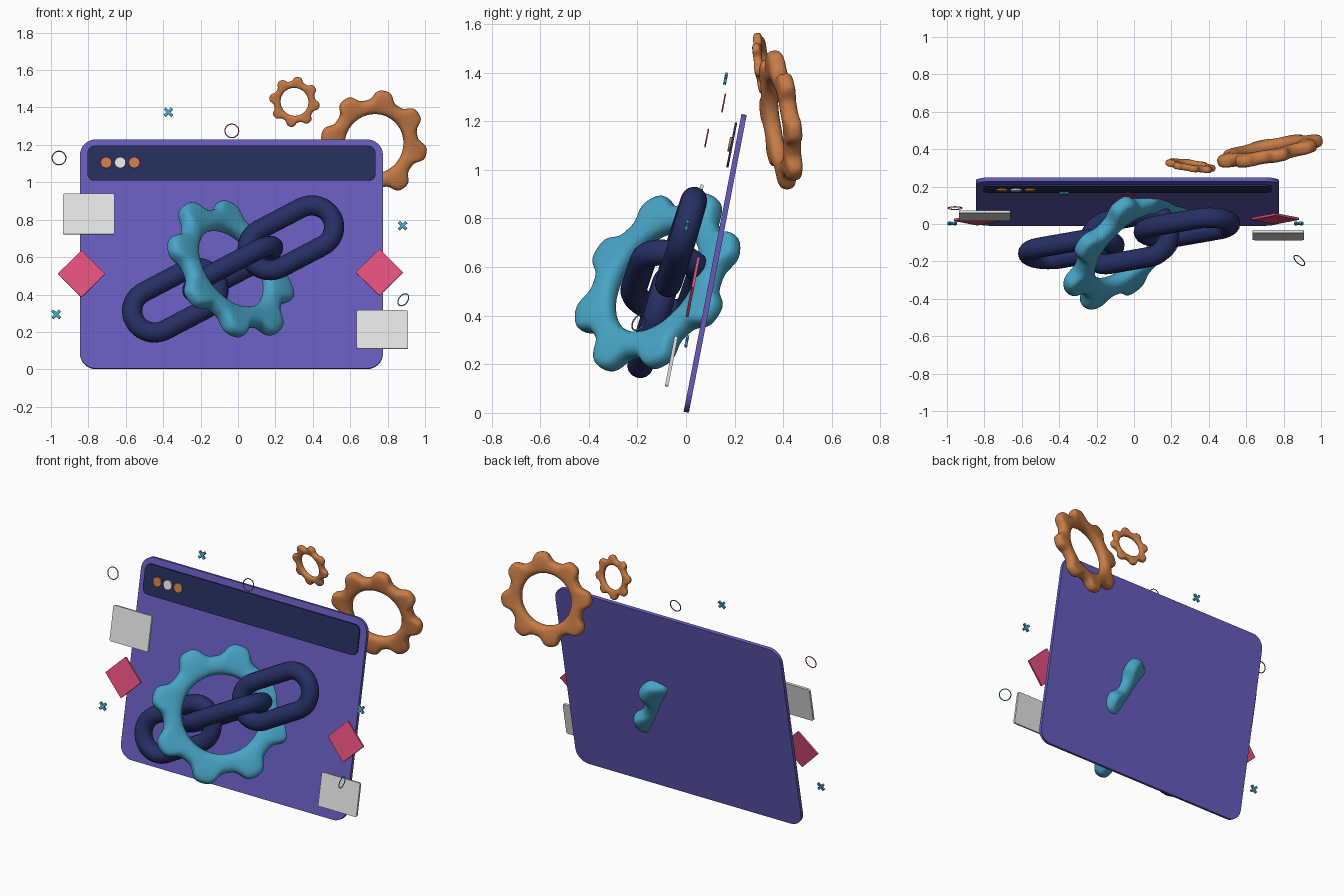
import bpy, bmesh, math
from mathutils import Matrix, Vector

if "Cube" in bpy.data.objects:
    bpy.data.objects.remove(bpy.data.objects["Cube"])

LEAN = math.radians(79)          # everything flat leans back 11 degrees
TAU = math.tau


def material(name, srgb):
    m = bpy.data.materials.new(name)
    lin = [((c / 255 + 0.055) / 1.055) ** 2.4 for c in srgb]
    m.diffuse_color = (*lin, 1)
    m.use_nodes = True
    m.node_tree.nodes["Principled BSDF"].inputs["Base Color"].default_value = m.diffuse_color
    return m


PURPLE = material("purple", (102, 92, 190))
NAVY_BAR = material("bar navy", (36, 45, 90))
NAVY = material("chain navy", (38, 48, 100))
TEAL = material("teal", (72, 165, 198))
ORANGE = material("orange", (200, 124, 70))
WHITE = material("light grey", (228, 228, 228))
PINK = material("pink", (228, 80, 126))


def make_object(name, bm, matrix, mat, subdiv=0, smooth=True):
    bmesh.ops.recalc_face_normals(bm, faces=bm.faces[:])
    me = bpy.data.meshes.new(name)
    bm.to_mesh(me)
    bm.free()
    me.transform(matrix)
    me.materials.append(mat)
    ob = bpy.data.objects.new(name, me)
    bpy.context.collection.objects.link(ob)
    if subdiv:
        mod = ob.modifiers.new("round", 'SUBSURF')
        mod.levels = mod.render_levels = subdiv
    for p in me.polygons:
        p.use_smooth = smooth
    return ob


def frame(centre, x_axis, z_axis):
    """Matrix with local z on z_axis and local x as near x_axis as possible."""
    z = Vector(z_axis).normalized()
    x = Vector(x_axis)
    x = (x - z * x.dot(z)).normalized()
    m = Matrix((x, z.cross(x), z)).transposed().to_4x4()
    m.translation = centre
    return m


def leaning(centre, spin=0):
    return (Matrix.Translation(centre) @ Matrix.Rotation(LEAN, 4, 'X')
            @ Matrix.Rotation(math.radians(spin), 4, 'Z'))


def loop_solid(name, columns, matrix, mat, subdiv=0):
    """Closed ring: each column is (x shift, angle, [(radius, z), ...])."""
    bm = bmesh.new()
    rings = [[bm.verts.new((s + r * math.cos(a), r * math.sin(a), z)) for r, z in sec]
             for s, a, sec in columns]
    n, k = len(rings), len(rings[0])
    for i in range(n):
        p, q = rings[i], rings[(i + 1) % n]
        for j in range(k):
            bm.faces.new((p[j], q[j], q[(j + 1) % k], p[(j + 1) % k]))
    return make_object(name, bm, matrix, mat, subdiv)


def gear(name, centre, normal, R, t, phase, mat):
    cols = []
    for k in range(8):
        for off, f in ((-14, .86), (-8.5, 1.03), (0, 1.04), (8.5, 1.03), (14, .86), (22.5, .85)):
            a = math.radians(phase + 45 * k + off)
            o, i = R * f, R * .57
            e = R * .07
            sec = [(i, -t * .45), (i + e, -t), (o - e, -t), (o, -t * .5),
                   (o, t * .5), (o - e, t), (i + e, t), (i, t * .45)]
            cols.append((0, a, sec))
    n = Vector(normal)
    return loop_solid(name, cols, frame(centre, (-n.y, n.x, 0), n), mat, 2)


def link(name, matrix, a, b, r, mat, steps=20, sides=16):
    """Rounded tube loop: half straight length a, bend radius b, tube radius r."""
    sec = [(b + r * math.cos(TAU * j / sides), r * math.sin(TAU * j / sides)) for j in range(sides)]
    cols = []
    for sign, start in ((1, -math.pi / 2), (-1, math.pi / 2)):
        for i in range(steps + (1 if a else 0)):
            cols.append((sign * a, start + math.pi * i / steps, sec))
    return loop_solid(name, cols, matrix, mat)


def plate(name, matrix, w, h, t, rad, mat, seg=8):
    """Flat plate with rounded corners."""
    bm = bmesh.new()
    vs = []
    for q, (sx, sy) in enumerate(((1, 1), (-1, 1), (-1, -1), (1, -1))):
        for i in range(seg + 1):
            ang = (q + i / seg) * math.pi / 2
            vs.append(bm.verts.new((sx * (w / 2 - rad) + rad * math.cos(ang),
                                    sy * (h / 2 - rad) + rad * math.sin(ang), -t / 2)))
    f = bm.faces.new(vs)
    ext = bmesh.ops.extrude_face_region(bm, geom=[f])
    bmesh.ops.translate(bm, vec=(0, 0, t), verts=[v for v in ext['geom'] if isinstance(v, bmesh.types.BMVert)])
    return make_object(name, bm, matrix, mat, smooth=False)


def disc(name, centre, r, t, mat):
    bm = bmesh.new()
    bmesh.ops.create_cone(bm, cap_ends=True, segments=16, radius1=r, radius2=r, depth=t)
    return make_object(name, bm, leaning(centre), mat, smooth=False)


def cross(name, centre, mat):
    bm = bmesh.new()
    for ang in (45, 135):
        m = Matrix.Rotation(math.radians(ang), 4, 'Z') @ Matrix.Diagonal((.056, .015, .012, 1))
        bmesh.ops.create_cube(bm, size=1, matrix=m)
    return make_object(name, bm, leaning(centre), mat, smooth=False)


# window panel, header bar and its three dots
plate("window_panel", leaning((-.035, .12, .615)), 1.62, 1.247, .022, .085, PURPLE)
plate("header_bar", leaning((-.035, .188, 1.102)), 1.54, .189, .009, .04, NAVY_BAR)
for i, mat in enumerate((ORANGE, WHITE, ORANGE)):
    disc(f"header_dot_{i}", (-.705 + .075 * i, .18, 1.105), .03, .009, mat)

# floating cards and diamonds
plate("card_left", leaning((-.798, .045, .83)), .275, .222, .014, .01, WHITE, 3)
plate("card_right", leaning((.772, -.06, .212)), .275, .21, .014, .01, WHITE, 3)
plate("diamond_left", leaning((-.837, .022, .51), 45), .18, .18, .012, .004, PINK, 2)
plate("diamond_right", leaning((.756, .028, .518), 45), .18, .18, .012, .004, PINK, 2)

# gears
gear("main_gear", (-.038, -.117, .537), (.62, -.62, .45), .41, .05, 25, TEAL)
gear("back_gear_large", (.727, .39, 1.205), (.19, -.97, -.13), .282, .036, 35, ORANGE)
gear("back_gear_small", (.302, .312, 1.43), (-.14, -.97, -.13), .132, .018, 35, ORANGE)

# chain of three links, the middle one turned a quarter
d = Vector((.875, .153, .458)).normalized()
w = Vector((-.46, .24, .85))
across = d.cross(w).normalized()
for name, c, nrm in (("chain_link_left", (-.335, -.135, .37), across),
                     ("chain_link_middle", (-.028, -.08, .537), d.cross(across)),
                     ("chain_link_right", (.283, -.02, .703), across)):
    link(name, frame(c, d, nrm), .127, .12, .054, NAVY)

# small floating rings and crosses
for i, c in enumerate(((-.957, .085, 1.13), (-.033, .155, 1.275))):
    link(f"pink_ring_{i}", leaning(c), 0, .037, .003, PINK, 16, 8)
link("teal_ring", frame((.884, -.195, .372), (1, 0, 0), (.6, .65, -.45)), 0, .036, .003, TEAL, 16, 8)
for i, c in enumerate(((-.372, .163, 1.375), (.88, .003, .768), (-.972, .003, .294))):
    cross(f"teal_cross_{i}", c, TEAL)
